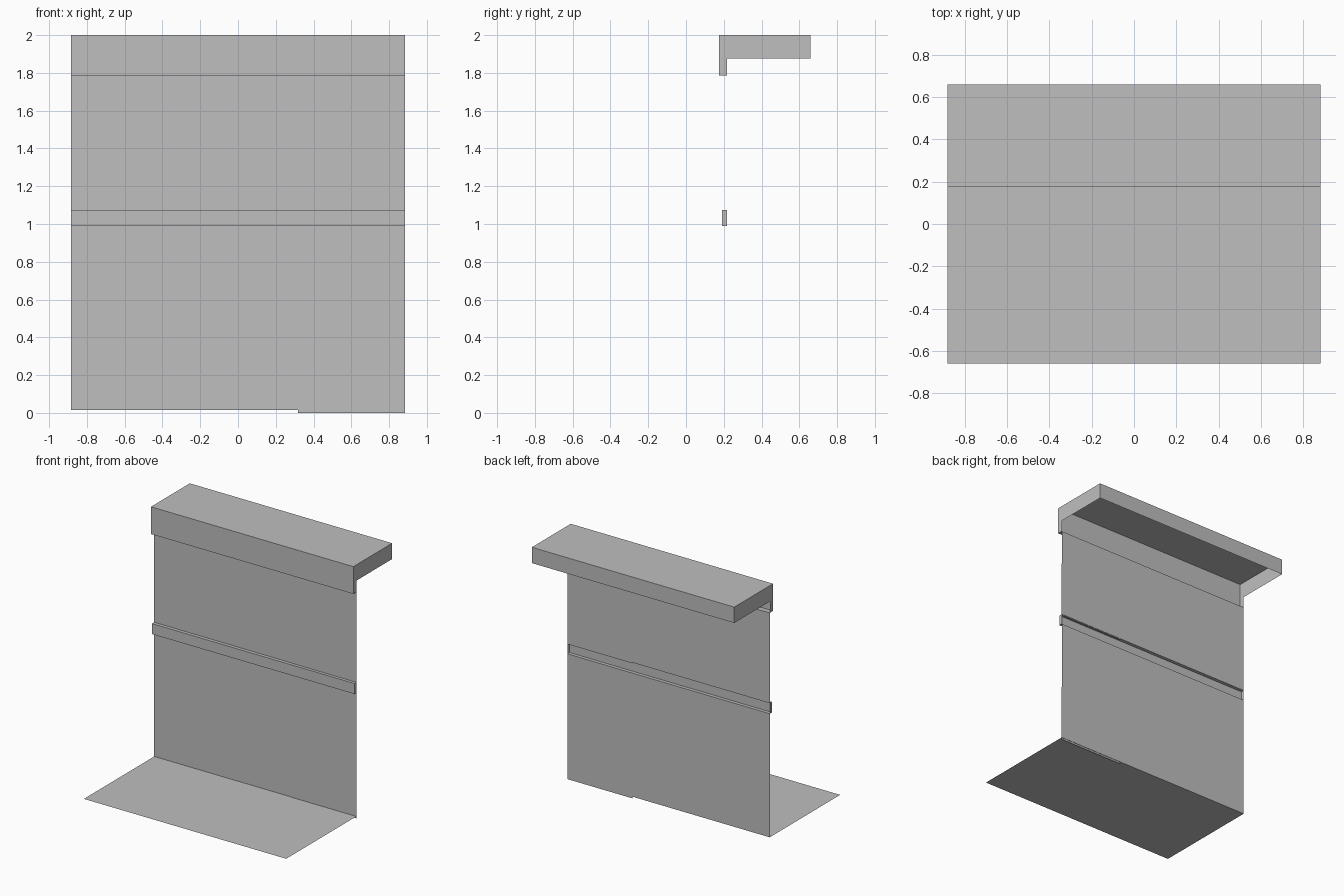
import bpy
import bmesh

cube = bpy.data.objects.get("Cube")
if cube:
    bpy.data.objects.remove(cube, do_unlink=True)

HALF = 0.883      # half width of the facade
WALL_Y = 0.217    # plane of the wall
FLOOR_Z = 0.015

grey = bpy.data.materials.new("plain_grey")
grey.use_nodes = True
colour = (0.52, 0.52, 0.52, 1)
grey.diffuse_color = colour
grey.node_tree.nodes["Principled BSDF"].inputs["Base Color"].default_value = colour


def sweep(name, profile, x0=-HALF, x1=HALF, caps=False, inner=()):
    """Open (y, z) profile swept along x; caps close both ends through the inner points."""
    bm = bmesh.new()
    rows = [[bm.verts.new((x, y, z)) for y, z in profile] for x in (x0, x1)]
    for i in range(len(profile) - 1):
        bm.faces.new((rows[0][i], rows[0][i + 1], rows[1][i + 1], rows[1][i]))
    if caps:
        for x, row in zip((x0, x1), rows):
            extra = [bm.verts.new((x, y, z)) for y, z in inner]
            end = bm.faces.new(row + extra)
            if x == x0:
                end.normal_flip()
    # sheets run bottom to top, so flip them outwards to face the front
    bm.normal_update()
    bmesh.ops.reverse_faces(bm, faces=bm.faces[:])
    mesh = bpy.data.meshes.new(name)
    bm.to_mesh(mesh)
    bm.free()
    mesh.materials.append(grey)
    obj = bpy.data.objects.new(name, mesh)
    bpy.context.collection.objects.link(obj)
    return obj


def sheet(name, z0, z1, x0=-HALF, x1=HALF, y=WALL_Y):
    return sweep(name, [(y, z0), (y, z1)], x0, x1)


RAIL = (0.99, 1.073)
CORNICE = (1.785, 1.875, 2.0)

# Pavement and the two wall storeys
sweep("pavement", [(-0.66, FLOOR_Z), (WALL_Y, FLOOR_Z)])
sheet("lower_wall", FLOOR_Z, RAIL[0])
sheet("upper_wall", RAIL[1], CORNICE[0])

# Rail: a channel open towards the back
sweep("middle_rail", [(WALL_Y, RAIL[0]), (0.19, RAIL[0]),
                      (0.19, RAIL[1]), (WALL_Y, RAIL[1])], caps=True)

# Cornice: front lip, top and back skirt, hollow from below
sweep("roof_cornice", [(WALL_Y, CORNICE[0]), (0.176, CORNICE[0]), (0.176, CORNICE[2]),
                       (0.66, CORNICE[2]), (0.66, CORNICE[1])],
      caps=True, inner=[(WALL_Y, CORNICE[1])])

# Thin panels laid on the wall
PANEL_Y = WALL_Y - 0.003
for name, x0, x1, z0, z1 in (
        ("lower_right_panel", 0.317, HALF, 0.0, 0.45),
        ("upper_right_panel", 0.317, HALF, 1.065, 1.51),
        ("left_panel", -0.71, -0.28, 0.23, 0.67),
        ("left_edge_panel", -HALF, -0.45, 0.40, 0.93)):
    sheet(name, z0, z1, x0, x1, PANEL_Y - (0.001 if "edge" in name else 0))
